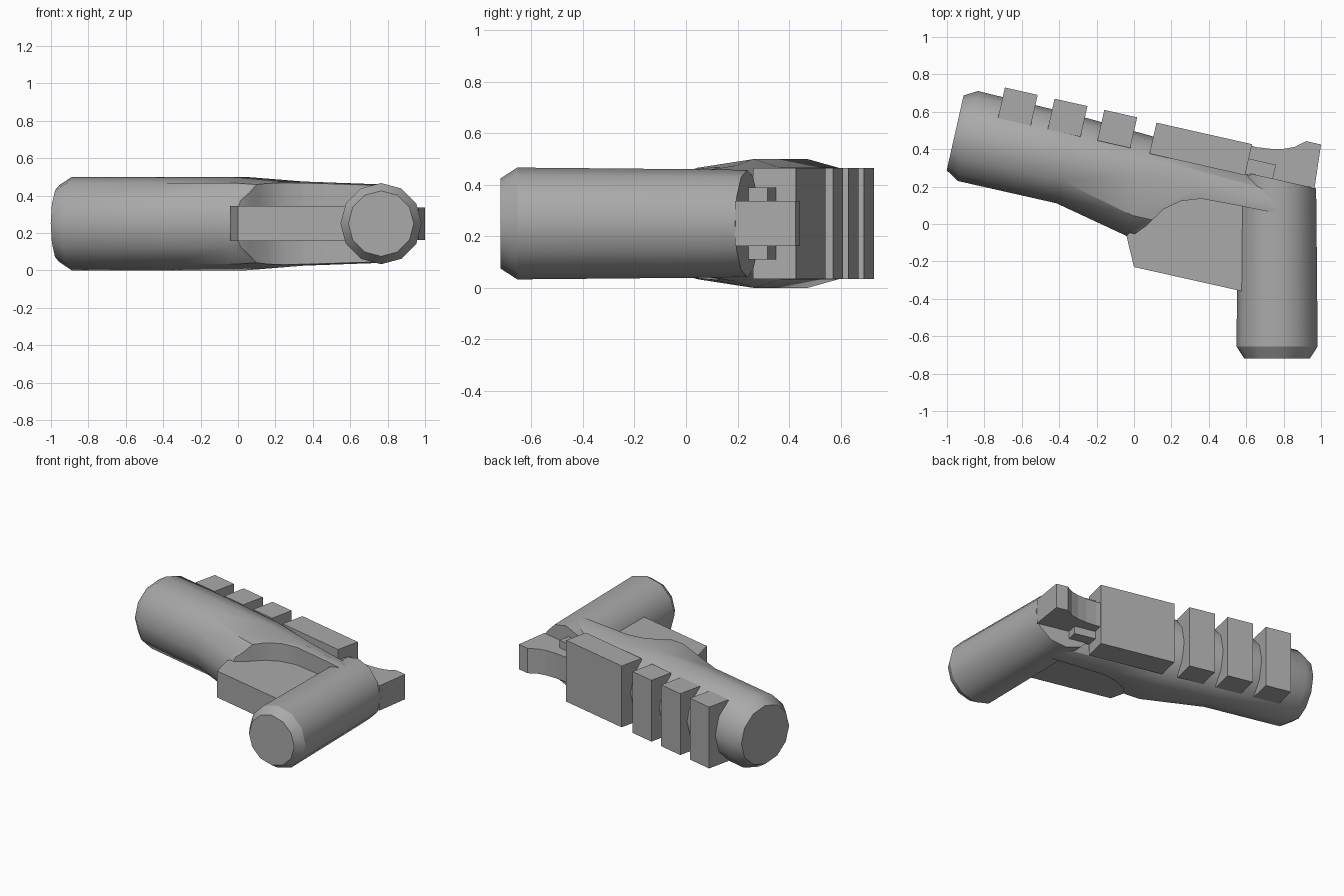
import bpy, bmesh, math
from mathutils import Vector

if "Cube" in bpy.data.objects:
    bpy.data.objects.remove(bpy.data.objects["Cube"])

MID = 0.25                                  # height of the symmetry plane
U = Vector((0.9755, -0.22, 0))              # along the barrel, towards the grip
N = Vector((0.22, 0.9755, 0))               # across the barrel, towards the rail
SIDES = 12

grey = bpy.data.materials.new("plain_grey")
grey.use_nodes = True
grey.diffuse_color = (0.4, 0.4, 0.4, 1)
grey.node_tree.nodes["Principled BSDF"].inputs["Base Color"].default_value = (0.4, 0.4, 0.4, 1)


def finish(name, bm, smooth=False):
    bmesh.ops.recalc_face_normals(bm, faces=bm.faces)
    mesh = bpy.data.meshes.new(name)
    bm.to_mesh(mesh)
    bm.free()
    mesh.materials.append(grey)
    ob = bpy.data.objects.new(name, mesh)
    bpy.context.collection.objects.link(ob)
    if smooth:
        shade(ob)
    return ob


def shade(ob):
    bpy.ops.object.select_all(action='DESELECT')
    ob.select_set(True)
    bpy.context.view_layer.objects.active = ob
    bpy.ops.object.shade_smooth_by_angle(angle=math.radians(32))


def loft(rings):
    """Skin a list of equal rings and close both ends."""
    bm = bmesh.new()
    rows = [[bm.verts.new(p) for p in ring] for ring in rings]
    for a, b in zip(rows, rows[1:]):
        for i in range(SIDES):
            j = (i + 1) % SIDES
            bm.faces.new((a[i], a[j], b[j], b[i]))
    bm.faces.new(rows[0])
    bm.faces.new(rows[-1])
    return bm


def prism(name, points, half):
    """Outline in the ground plane, thickened about the symmetry plane."""
    bm = bmesh.new()
    base = bm.faces.new([bm.verts.new((x, y, MID - half)) for x, y in points])
    top = bmesh.ops.extrude_face_region(bm, geom=[base])["geom"]
    bmesh.ops.translate(bm, vec=(0, 0, 2 * half),
                        verts=[v for v in top if isinstance(v, bmesh.types.BMVert)])
    return finish(name, bm)


def block(name, u0, u1, n0, n1, half):
    corners = [U * u + N * n for u, n in ((u0, n0), (u1, n0), (u1, n1), (u0, n1))]
    return prism(name, [(c.x, c.y) for c in corners], half)


def barrel_ring(u, centre, low, high, half, power):
    ring = []
    for i in range(SIDES):
        a = math.tau * i / SIDES
        s = math.sin(a)
        n = centre + (high * s if s > 0 else -low * abs(s) ** power)
        ring.append(U * u + N * n + Vector((0, 0, MID + half * math.cos(a))))
    return ring


# Barrel: round tube, flared below, then narrowing into the frame
barrel = finish("barrel", loft([
    barrel_ring(-1.04, 0.265, 0.205, 0.205, 0.205, 1),
    barrel_ring(-0.97, 0.265, 0.248, 0.245, 0.25, 1),
    barrel_ring(-0.43, 0.265, 0.248, 0.235, 0.25, 1),
    barrel_ring(-0.02, 0.265, 0.337, 0.215, 0.25, 0.6),
    barrel_ring(0.30, 0.265, 0.337, 0.175, 0.225, 0.6),
    barrel_ring(0.72, 0.265, 0.3, 0.135, 0.21, 0.6)]))

# Arched scoop cut out of the underside
scoop = prism("scoop_cutter", [
    (-0.045, -0.07), (0.01, -0.05), (0.06, -0.015), (0.16, 0.08), (0.25, 0.122),
    (0.36, 0.135), (0.55, 0.1), (0.9, 0.03), (0.9, -0.6), (-0.045, -0.6)], 0.4)
cut = barrel.modifiers.new("scoop", 'BOOLEAN')
cut.operation = 'DIFFERENCE'
cut.solver = 'EXACT'
cut.object = scoop
bpy.context.view_layer.update()
carved = bpy.data.meshes.new_from_object(
    barrel.evaluated_get(bpy.context.evaluated_depsgraph_get()))
barrel.modifiers.clear()
barrel.data = carved
bpy.data.objects.remove(scoop)
shade(barrel)

# Grip: straight tube with a bevelled foot, sliced flush with the frame
bm = loft([[Vector((0.765 + r * math.sin(math.tau * i / SIDES), y,
                    MID + r * math.cos(math.tau * i / SIDES)))
            for i in range(SIDES)]
           for y, r in ((-0.72, 0.175), (-0.655, 0.217), (0.1, 0.21), (0.5, 0.203))])
slice_ = bmesh.ops.bisect_plane(bm, geom=bm.verts[:] + bm.edges[:] + bm.faces[:],
                                plane_co=N * 0.4, plane_no=N, clear_outer=True)
bmesh.ops.contextual_create(
    bm, geom=[e for e in slice_["geom_cut"] if isinstance(e, bmesh.types.BMEdge)])
finish("grip", bm, True)

# Trigger guard web
prism("trigger_guard", [(-0.04, -0.065), (0, -0.23), (0.58, -0.36),
                        (0.62, 0.15), (0.2, 0.16), (0.05, 0.05)], 0.093)

# Curved tail spur behind the grip
prism("tail_spur", [(0.58, 0.43), (0.66, 0.41), (0.73, 0.402), (0.80, 0.402),
                    (0.86, 0.412), (0.92, 0.443), (1.0, 0.425), (0.965, 0.19),
                    (0.58, 0.2)], 0.087)

# Rail teeth, sight plate and the small step behind it
for i in range(3):
    start = -0.834 + 0.2725 * i
    block(f"rail_tooth_{i + 1}", start, start + 0.18, 0.392, 0.56, 0.215)
block("sight_plate", -0.002, 0.522, 0.385, 0.555, 0.215)
block("rear_step", 0.5, 0.671, 0.39, 0.476, 0.14)
